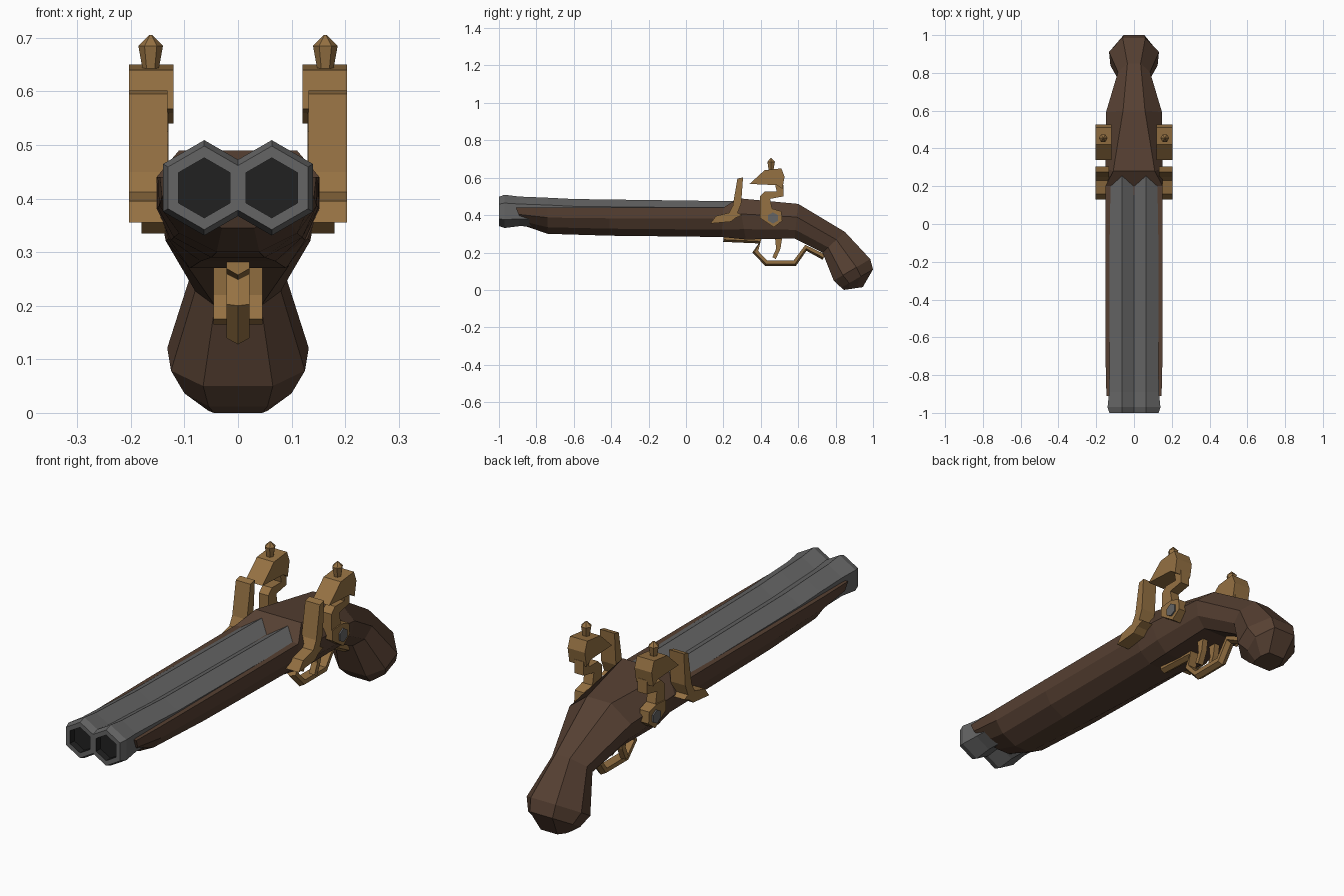
import bpy, bmesh, math
from mathutils import Vector

if "Cube" in bpy.data.objects:
    bpy.data.objects.remove(bpy.data.objects["Cube"])


def material(name, rgb):
    m = bpy.data.materials.new(name)
    m.diffuse_color = (*rgb, 1)
    m.use_nodes = True
    m.node_tree.nodes["Principled BSDF"].inputs["Base Color"].default_value = m.diffuse_color
    return m


WOOD = material("wood", (0.093, 0.051, 0.032))
BRASS = material("brass", (0.30, 0.165, 0.055))
STEEL = material("steel", (0.13, 0.13, 0.13))
DARK = material("bore_dark", (0.015, 0.015, 0.015))


def loft(name, rings, *mats, dark_from=None):
    """Skin equal-length rings of points and cap both ends."""
    bm = bmesh.new()
    vs = [[bm.verts.new(p) for p in r] for r in rings]
    n = len(vs[0])
    for k, (a, b) in enumerate(zip(vs, vs[1:])):
        for i in range(n):
            j = (i + 1) % n
            f = bm.faces.new((a[i], a[j], b[j], b[i]))
            if dark_from is not None and k >= dark_from:
                f.material_index = 1
    bm.faces.new(vs[0])
    end = bm.faces.new(vs[-1])
    if dark_from is not None:
        end.material_index = 1
    bmesh.ops.recalc_face_normals(bm, faces=bm.faces)
    me = bpy.data.meshes.new(name)
    bm.to_mesh(me)
    bm.free()
    ob = bpy.data.objects.new(name, me)
    for m in mats:
        me.materials.append(m)
    bpy.context.collection.objects.link(ob)
    return ob


def plate(name, profile, x0, x1, mat):
    """Side profile (y, z) extruded across x."""
    return loft(name, [[(x, y, z) for y, z in profile] for x in (x0, x1)], mat)


def hexagon(cx, y, cz, r):
    return [(cx + r * math.sin(i * math.pi / 3), y, cz + r * math.cos(i * math.pi / 3))
            for i in range(6)]


# Stock: top y,z / bottom y,z / half widths at top, upper side, lower side, bottom
stations = [
    (-.91, .44, -.87, .345, .146, .142, .09, .03),
    (-.74, .44, -.74, .30, .15, .147, .11, .04),
    (-.41, .44, -.41, .29, .152, .15, .12, .05),
    (.20, .44, .19, .283, .152, .152, .125, .07),
    (.28, .49, .32, .27, .11, .152, .13, .09),
    (.60, .46, .58, .275, .058, .148, .135, .095),
    (.85, .31, .73, .20, .035, .085, .08, .043),
    (.985, .165, .79, .05, .06, .132, .125, .065),
    (1.0, .11, .83, .012, .055, .108, .10, .055),
    (.945, .015, .845, 0, .04, .055, .055, .045),
]
rings = []
for yt, zt, yb, zb, *w in stations:
    half = [(hw, yt + (yb - yt) * s, zt + (zb - zt) * s)
            for hw, s in zip(w, (0, .38, .75, 1))]
    rings.append(half + [(-x, y, z) for x, y, z in reversed(half)])
loft("stock", rings, WOOD)

# Trigger guard: ribbon with a keeled outer face
path = [Vector(p) for p in ((.20, .278), (.40, .268), (.375, .205), (.43, .148),
                            (.58, .148), (.64, .23), (.74, .18))]
rings = []
for i, p in enumerate(path):
    d = (path[min(i + 1, 6)] - path[max(i - 1, 0)]).normalized()
    n = Vector((d.y, -d.x))
    rings.append([(x, *(p + n * o)) for x, o in
                  ((.021, -.011), (-.021, -.011), (-.021, .009), (0, .021), (.021, .009))])
loft("trigger_guard", rings, BRASS)

# Profiles of the lock parts, seen from the side
trigger = [(.475, .29), (.515, .285), (.505, .22), (.48, .165), (.462, .175), (.482, .22)]
pan = [(.13, .355), (.16, .395), (.26, .42), (.30, .40), (.265, .385), (.24, .365)]
frizzen = [(.215, .385), (.25, .45), (.275, .595), (.305, .602), (.295, .46), (.265, .385)]
head = [(.34, .567), (.42, .64), (.51, .65), (.527, .605), (.515, .54), (.485, .56)]
neck = [(.475, .57), (.52, .56), (.52, .50), (.45, .487), (.46, .435), (.505, .42),
        (.395, .42), (.395, .50), (.42, .525), (.485, .525)]
boss = [(.395, .43), (.46, .435), (.51, .42), (.515, .37), (.47, .335), (.395, .385)]

for s, side in ((-1, "left"), (1, "right")):
    # Barrel with flared muzzle and dark bore
    cx = .063 * s
    loft("barrel_" + side, [hexagon(cx, *r) for r in (
        (.27, .40, .074), (-.6, .408, .078), (-.74, .415, .078), (-.89, .42, .079),
        (-.97, .42, .089), (-1, .42, .078), (-1, .42, .056), (-.97, .42, .056))],
        STEEL, DARK, dark_from=6)

    # Lock: pan, frizzen and cocked hammer
    plate("pan_" + side, pan, .135 * s, .203 * s, BRASS)
    plate("frizzen_" + side, frizzen, .132 * s, .203 * s, BRASS)
    plate("hammer_head_" + side, head, .12 * s, .203 * s, BRASS)
    plate("hammer_neck_" + side, neck, .13 * s, .175 * s, BRASS)
    plate("hammer_boss_" + side, boss, .135 * s, .18 * s, BRASS)
    loft("hammer_screw_" + side, [[(x * s, .465 + .03 * math.sin(i * math.pi / 3),
                                    .385 + .03 * math.cos(i * math.pi / 3))
                                   for i in range(6)] for x in (.16, .186)], STEEL)

    # Clamp knob on the hammer
    loft("hammer_knob_" + side, [
        [(.163 * s + r * math.cos(i * math.pi / 3), .455 + r * math.sin(i * math.pi / 3), z)
         for i in range(6)]
        for r, z in ((.013, .63), (.023, .685), (.003, .705))], BRASS)

    plate("trigger_" + side, trigger, .019 * s, .046 * s, BRASS)
